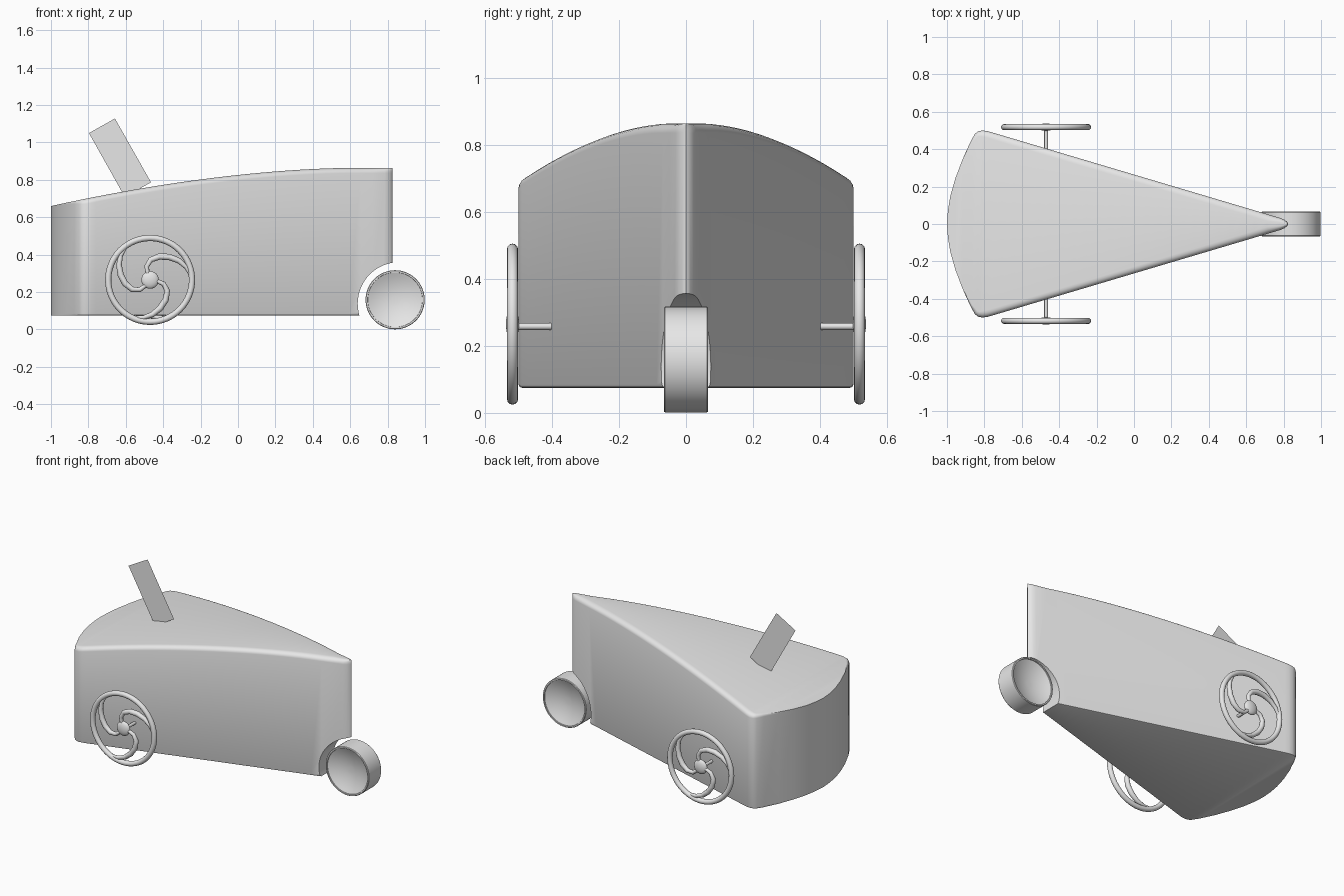
import bpy, bmesh, math
from mathutils import Vector

if "Cube" in bpy.data.objects:
    bpy.data.objects.remove(bpy.data.objects["Cube"])

grey = bpy.data.materials.new("light_grey")
grey.diffuse_color = (0.8, 0.8, 0.8, 1)
grey.use_nodes = True
grey.node_tree.nodes["Principled BSDF"].inputs["Base Color"].default_value = grey.diffuse_color


def finish(name, bm, angle=35):
    bmesh.ops.recalc_face_normals(bm, faces=bm.faces)
    me = bpy.data.meshes.new(name)
    bm.to_mesh(me)
    bm.free()
    ob = bpy.data.objects.new(name, me)
    bpy.context.collection.objects.link(ob)
    me.materials.append(grey)
    smooth(ob, angle)
    return ob


def smooth(ob, angle):
    bpy.ops.object.select_all(action='DESELECT')
    ob.select_set(True)
    bpy.context.view_layer.objects.active = ob
    bpy.ops.object.shade_smooth_by_angle(angle=math.radians(angle))


def loft(bm, rings, closed=True):
    """Skin a list of equal point rings."""
    vs = [[bm.verts.new(p) for p in r] for r in rings]
    n = len(vs[0])
    for a, b in zip(vs, vs[1:]):
        for i in range(n if closed else n - 1):
            j = (i + 1) % n
            bm.faces.new((a[i], a[j], b[j], b[i]))
    return vs


def tube(bm, path, radii, seg=10, cyclic=False):
    """Round tube along a path lying in an xz plane."""
    rings, n = [], len(path)
    for i, p in enumerate(path):
        a = path[(i - 1) % n] if cyclic or i else p
        b = path[(i + 1) % n] if cyclic or i < n - 1 else p
        t = (b - a).normalized()
        side = Vector((-t.z, 0, t.x))
        rings.append([p + radii[i] * (side * math.cos(u) + Vector((0, math.sin(u), 0)))
                      for u in [2 * math.pi * k / seg for k in range(seg)]])
    if cyclic:
        rings.append(rings[0])
    vs = loft(bm, rings)
    if not cyclic:
        bm.faces.new(vs[0])
        bm.faces.new(vs[-1])
    else:
        bmesh.ops.remove_doubles(bm, verts=bm.verts, dist=1e-6)


def lathe_y(bm, profile, centre, seg=64):
    """Spin (radius, y) pairs about the y axis."""
    rings = [[Vector((centre[0] + r * math.cos(u), centre[1] + y, centre[2] + r * math.sin(u)))
              for u in [2 * math.pi * k / seg for k in range(seg)]] for r, y in profile]
    vs = loft(bm, rings)
    bm.faces.new(vs[0])
    bm.faces.new(vs[-1])


# Wedge body: half outline from nose to tail, with a curved sloping deck
def deck(x):
    t = min(1, max(0, (0.62 - x) / 1.62))
    return 0.864 - 0.204 * t ** 1.75


half = [(0.825, 0), (0.820, 0.010), (0.805, 0.022), (0.785, 0.031)]
half += [(0.785 - 1.545 * k / 24, 0.031 + 0.459 * k / 24) for k in range(1, 25)]
half += [(-0.785, 0.497), (-0.81, 0.50), (-0.835, 0.495), (-0.852, 0.48), (-0.875, 0.438),
         (-0.917, 0.345), (-0.955, 0.245), (-0.982, 0.15), (-0.995, 0.07), (-1.0, 0)]
outline = half + [(x, -y) for x, y in half[-2:0:-1]]
N = len(outline)


def ring(inset, height):
    pts = []
    for i, (x, y) in enumerate(outline):
        a, b = outline[i - 1], outline[(i + 1) % N]
        t = Vector((b[0] - a[0], b[1] - a[1])).normalized()
        fade = min(1, max(0, (x + 0.9) / 0.08))        # crisp edge along the tail
        d = inset * fade * min(1, abs(y) / 0.05)
        px, py = x - t.y * d, y + t.x * d
        pts.append(Vector((px, py, height(px, fade))))
    return pts


R = 0.035
levels = [ring(0.010, lambda x, f: 0.075), ring(0.003, lambda x, f: 0.078), ring(0, lambda x, f: 0.085)]
for k in range(6):
    u = math.pi / 2 * k / 5
    levels.append(ring(R * (1 - math.cos(u)),
                       lambda x, f, u=u: deck(x) - (0.3 + 0.7 * f) * R * 0.8 * (1 - math.sin(u))))
bm = bmesh.new()
vs = loft(bm, levels)
for r in (vs[0], vs[-1]):                              # bridge left and right sides
    for i in range(N // 2):
        quad = [r[i], r[i + 1], r[N - i - 1], r[(N - i) % N]]
        bm.faces.new(list(dict.fromkeys(quad)))
body = finish("wedge_body", bm)

# Wheel arch cut out of the nose
bm = bmesh.new()
lathe_y(bm, [(0.222, -0.4), (0.222, 0.4)], (0.862, 0, 0.138))
cutter = finish("arch_cutter", bm)
mod = body.modifiers.new("arch", 'BOOLEAN')
mod.operation, mod.object, mod.solver = 'DIFFERENCE', cutter, 'EXACT'
bpy.context.view_layer.objects.active = body
bpy.ops.object.modifier_apply(modifier="arch")
bpy.data.objects.remove(cutter)
smooth(body, 35)

# Nose wheel with dished faces
dish = [(0.146 * k / 8, 0.026 + 0.034 * (k / 8) ** 2) for k in range(1, 9)]
side = dish + [(0.147, 0.066), (0.155, 0.066), (0.158, 0.062)]
bm = bmesh.new()
lathe_y(bm, [(r, -y) for r, y in side] + side[::-1], (0.84, 0, 0.159))
finish("nose_wheel", bm)

# Side wheels: round rim, domed hub, three swirling spokes, stub axle
for s, label in ((-1, "front"), (1, "back")):
    c = Vector((-0.47, s * 0.518, 0.265))

    def polar(r, deg):
        a = math.radians(deg)
        return c + Vector((-s * r * math.cos(a), 0, r * math.sin(a)))

    bm = bmesh.new()
    tube(bm, [polar(0.224, 360 * k / 64) for k in range(64)], [0.0165] * 64, 12, True)
    finish(label + "_wheel_rim", bm, 60)

    bm = bmesh.new()
    bmesh.ops.create_uvsphere(bm, u_segments=24, v_segments=12, radius=0.047)
    for v in bm.verts:
        v.co = Vector((v.co.x, v.co.y * 0.42, v.co.z)) + c
    finish(label + "_wheel_hub", bm, 60)

    keys = [(0.035, 112), (0.075, 104), (0.108, 88), (0.135, 68), (0.16, 50), (0.185, 34),
            (0.205, 20), (0.220, 6)]
    for n in range(3):
        bm = bmesh.new()
        tube(bm, [polar(r, a + 120 * n) for r, a in keys],
             [0.011, 0.013, 0.015, 0.017, 0.017, 0.015, 0.012, 0.009])
        finish(f"{label}_wheel_spoke_{n + 1}", bm, 60)

    bm = bmesh.new()
    lathe_y(bm, [(0.010, s * 0.39), (0.010, s * 0.51)], (-0.47, 0, 0.258), 16)
    finish(label + "_axle", bm)

# Thin leaning fin on the deck
bm = bmesh.new()
fin = [(-0.605, 0.708), (-0.465, 0.787), (-0.658, 1.128), (-0.797, 1.05)]
bm.faces.new([bm.verts.new((x, 0, z)) for x, z in fin])
finish("deck_fin", bm)
